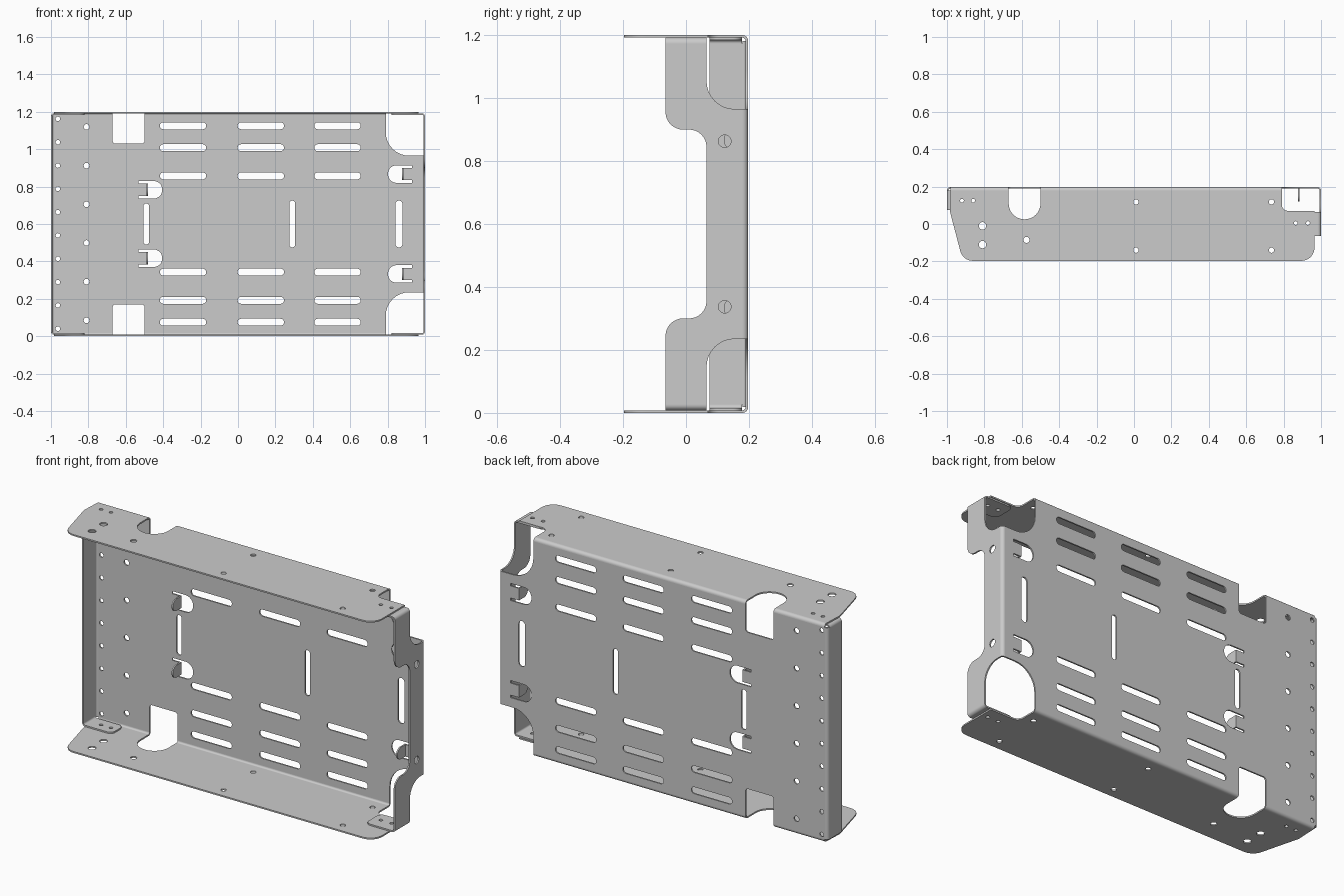
import bpy, bmesh, math
from mathutils import Matrix, Vector

if "Cube" in bpy.data.objects:
    bpy.data.objects.remove(bpy.data.objects["Cube"])

T = 0.008          # sheet thickness
R = 0.018          # outer bend radius
H, D = 1.2, 0.197  # height, half depth

# Drawing planes: local (x, y, normal) -> world
XY = Matrix.Identity(4)
XZ = Matrix(((1, 0, 0, 0), (0, 0, -1, 0), (0, 1, 0, 0), (0, 0, 0, 1)))
YZ = Matrix(((0, 0, 1, 0), (1, 0, 0, 0), (0, 1, 0, 0), (0, 0, 0, 1)))


def rounded(pts, steps=8):
    """Polygon of (x, y[, radius]) with filleted corners."""
    out, n = [], len(pts)
    for i, p in enumerate(pts):
        c = Vector(p[:2])
        r = p[2] if len(p) > 2 else 0
        if r <= 0:
            out.append(c)
            continue
        a = (Vector(pts[i - 1][:2]) - c).normalized()
        b = (Vector(pts[(i + 1) % n][:2]) - c).normalized()
        half = a.angle(b) / 2
        centre = c + (a + b).normalized() * (r / math.sin(half))
        start = c + a * (r / math.tan(half)) - centre
        end = c + b * (r / math.tan(half)) - centre
        sweep = math.atan2(start.x * end.y - start.y * end.x, start.dot(end))
        for k in range(steps + 1):
            t = sweep * k / steps
            out.append(centre + Vector((start.x * math.cos(t) - start.y * math.sin(t),
                                        start.x * math.sin(t) + start.y * math.cos(t))))
    return out


def slot(x, y, w, h, r=None):
    r = 0.499 * min(w, h) if r is None else r
    w, h = w / 2, h / 2
    return [(x - w, y - h, r), (x + w, y - h, r), (x + w, y + h, r), (x - w, y + h, r)]


def hole(x, y, r):
    return slot(x, y, 2 * r, 2 * r)


def plate(name, outline, holes, plane, offset, thick=T):
    """Filled outline with holes, given thickness, centred at offset along the world normal."""
    cu = bpy.data.curves.new(name, 'CURVE')
    cu.dimensions, cu.fill_mode, cu.extrude = '2D', 'BOTH', thick / 2
    for loop in [outline] + holes:
        pts = rounded(loop)
        sp = cu.splines.new('POLY')
        sp.points.add(len(pts) - 1)
        for q, p in zip(sp.points, pts):
            q.co = (p.x, p.y, 0, 1)
        sp.use_cyclic_u = True
    ob = bpy.data.objects.new(name, cu)
    bpy.context.collection.objects.link(ob)
    sign = -1 if plane is XZ else 1
    ob.matrix_world = plane @ Matrix.Translation((0, 0, sign * offset))
    bpy.ops.object.select_all(action='DESELECT')
    bpy.context.view_layer.objects.active = ob
    ob.select_set(True)
    bpy.ops.object.convert(target='MESH')
    ob = bpy.context.object
    bm = bmesh.new()
    bm.from_mesh(ob.data)
    bmesh.ops.remove_doubles(bm, verts=bm.verts, dist=1e-5)
    bmesh.ops.recalc_face_normals(bm, faces=bm.faces)
    bm.to_mesh(ob.data)
    bm.free()
    bpy.ops.object.shade_smooth_by_angle(angle=math.radians(30))
    return ob


def bend(name, cx, cy, sx, sy, plane, lo, hi):
    """Quarter-round fold; sx, sy point from the outer corner into the part."""
    prof = [(cx + sx * R, cy), (cx, cy, R), (cx, cy + sy * R), (cx + sx * T, cy + sy * R),
            (cx + sx * T, cy + sy * T, R - T), (cx + sx * R, cy + sy * T)]
    plate(name, prof, [], plane, (lo + hi) / 2, hi - lo)


def mirrored(pts):
    """Close an upper-half outline by reflecting it about mid height."""
    return pts + [(p[0], H - p[1], *p[2:]) for p in reversed(pts)]


# Back panel with slots, hook cutouts and pin holes
panel = mirrored([(-1 + R, H - R), (-0.67, H - R), (-0.67, 1.03, 0.015), (-0.5, 1.03, 0.015),
                  (-0.5, H - R), (0.79, H - R), (0.79, 0.965, 0.125), (1 - R, 0.965)])
cuts = [slot(x, z, 0.248, 0.037) for x in (-0.294, 0.122, 0.532)
        for z in (1.125, 1.008, 0.857, 0.343, 0.192, 0.075)]
cuts += [slot(-0.49, 0.6, 0.03, 0.22), slot(0.29, 0.6, 0.03, 0.25), slot(0.86, 0.6, 0.038, 0.25)]
cuts += [hole(-0.963, 0.04 + i * 1.122 / 9, 0.012) for i in range(10)]
cuts += [hole(-0.81, 0.085 + i * 1.034 / 5, 0.015) for i in range(6)]
hooks = [(-0.48, 0.783, 1), (-0.48, 0.417, 1), (0.877, 0.867, -1), (0.877, 0.333, -1)]
for x, z, s in hooks:
    cuts.append([(x - s * 0.052, z - 0.047), (x + s * 0.075, z - 0.047, 0.046),
                 (x + s * 0.075, z + 0.047, 0.046), (x - s * 0.052, z + 0.047),
                 (x - s * 0.052, z + 0.033), (x, z + 0.033), (x, z - 0.033),
                 (x - s * 0.052, z - 0.033)])
plate("back_panel", panel, cuts, XZ, D - T / 2)

# Hook tongues folded forward out of the panel
for x, z, s in hooks:
    plate("hook_tongue", [(D - T, z - 0.033), (0.12, z - 0.033, 0.032),
                          (0.12, z + 0.033, 0.032), (D - T, z + 0.033)], [], YZ, x - s * T / 2)

# Top and bottom flanges with their folds
flange = [(-0.98, D - R), (-0.67, D - R), (-0.67, 0.025, 0.084), (-0.5, 0.025, 0.084),
          (-0.5, D - R), (0.79, D - R), (0.79, 0.07, 0.035), (0.965, 0.07),
          (0.965, -D, 0.07), (-0.915, -D, 0.07), (-0.985, 0.07)]
left_rivets = [hole(x, 0.125, 0.01) for x in (-0.92, -0.86)]
right_rivets = [hole(x, 0.005, 0.01) for x in (0.865, 0.93)]
flange_holes = [hole(-0.81, -0.01, 0.02), hole(-0.81, -0.11, 0.02), hole(-0.575, -0.085, 0.016)]
flange_holes += [hole(x, y, 0.014) for x in (0.01, 0.735) for y in (0.118, -0.14)]
for side, z, s in (("top", H, -1), ("bottom", 0, 1)):
    plate(side + "_flange", flange, flange_holes + left_rivets + right_rivets, XY, z + s * T / 2)
    for lo, hi in ((-0.98, -0.67), (-0.5, 0.79)):
        bend(side + "_fold", D, z, -1, s, YZ, lo, hi)
    # Riveted corner tabs, folded in from the side flanges
    zt = z + s * T
    plate(side + "_left_tab", [(-1 + R, 0.075), (-0.82, 0.075, 0.03), (-0.82, 0.178, 0.03),
                               (-1 + R, 0.178)], left_rivets, XY, zt + s * T / 2)
    bend(side + "_left_tab_fold", -1, zt, 1, s, XZ, 0.075, 0.178)
    plate(side + "_right_tab", [(1 - R, -0.065), (0.82, -0.065, 0.03), (0.82, 0.065, 0.03),
                                (1 - R, 0.065)], right_rivets, XY, zt + s * T / 2)
    bend(side + "_right_tab_fold", 1, zt, -1, s, XZ, -0.065, 0.065)

# Left flange: plain strip
zt = H - T - R
plate("left_flange", mirrored([(0.075, zt), (D - R, zt)]), [], YZ, -1 + T / 2)
bend("left_fold", -1, D, 1, -1, XY, R, H - R)

# Right flange: stepped strip with corner cutouts
side = mirrored([(D - R, 0.965), (0.065, 0.965, 0.09), (0.065, zt), (-0.065, zt),
                 (-0.065, 0.9, 0.055), (0.065, 0.9, 0.055)])
plate("right_flange", side, [hole(0.123, z, 0.02) for z in (0.863, 0.337)], YZ, 1 - T / 2)
bend("right_fold", 1, D, -1, -1, XY, H - 0.965, 0.965)
